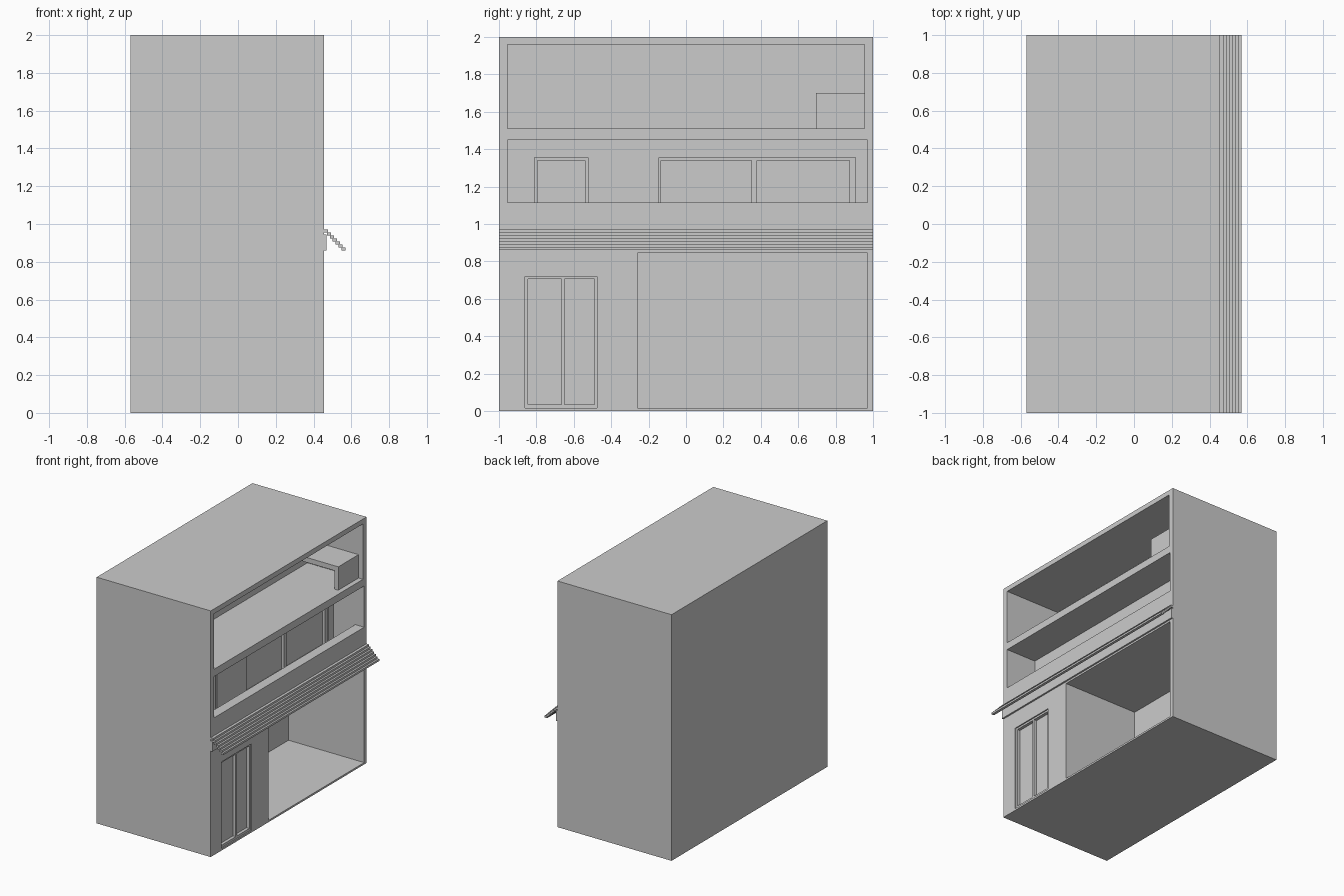
import bpy
import bmesh

if "Cube" in bpy.data.objects:
    bpy.data.objects.remove(bpy.data.objects["Cube"], do_unlink=True)

grey = bpy.data.materials.new("plain_grey")
grey.use_nodes = True
grey.diffuse_color = (0.6, 0.6, 0.6, 1)
grey.node_tree.nodes["Principled BSDF"].inputs["Base Color"].default_value = (0.6, 0.6, 0.6, 1)

FRONT = 0.455   # facade plane
BACK = -0.57
OUT = 0.7       # how far cutters reach past the facade


def prism(name, profile, y0, y1):
    """Extrude an x-z profile along y."""
    bm = bmesh.new()
    face = bm.faces.new([bm.verts.new((x, y0, z)) for x, z in profile])
    new = bmesh.ops.extrude_face_region(bm, geom=[face])["geom"]
    verts = [v for v in new if isinstance(v, bmesh.types.BMVert)]
    bmesh.ops.translate(bm, verts=verts, vec=(0, y1 - y0, 0))
    bmesh.ops.recalc_face_normals(bm, faces=bm.faces)
    mesh = bpy.data.meshes.new(name)
    bm.to_mesh(mesh)
    bm.free()
    mesh.materials.append(grey)
    obj = bpy.data.objects.new(name, mesh)
    bpy.context.collection.objects.link(obj)
    return obj


def box(name, x0, x1, y0, y1, z0, z1):
    return prism(name, [(x0, z0), (x1, z0), (x1, z1), (x0, z1)], y0, y1)


def carve(target, cutter):
    """Subtract the cutter from the target and discard it."""
    mod = target.modifiers.new("carve", 'BOOLEAN')
    mod.operation = 'DIFFERENCE'
    mod.solver = 'EXACT'
    mod.object = cutter
    bpy.context.view_layer.objects.active = target
    bpy.ops.object.modifier_apply(modifier=mod.name)
    bpy.data.objects.remove(cutter, do_unlink=True)


def carve_framed(target, wall, y0, y1, z0, z1, panes, pane_z0, pane_z1):
    """Shallow frame recess in a wall, then deeper panes inside it."""
    carve(target, box("cutter", wall - 0.01, wall + 0.05, y0, y1, z0, z1))
    for a, b in panes:
        carve(target, box("cutter", wall - 0.035, wall + 0.05, a, b, pane_z0, pane_z1))


# Solid building block
building = box("building", BACK, FRONT, -1, 1, 0, 2)

# Open garage and open top floor
carve(building, box("cutter", -0.225, OUT, -0.26, 0.97, 0.015, 0.845))
carve(building, box("cutter", -0.045, OUT, -0.955, 0.955, 1.51, 1.96))

# Balcony with a parapet in front of a sunken floor
balcony_wall, parapet_in, parapet_top, floor = 0.18, 0.375, 1.115, 0.9
carve(building, prism("cutter", [
    (balcony_wall, floor), (parapet_in, floor), (parapet_in, parapet_top),
    (OUT, parapet_top), (OUT, 1.45), (balcony_wall, 1.45)], -0.955, 0.97))

# Balcony windows
carve_framed(building, balcony_wall, -0.81, -0.525, 0.915, 1.355,
             [(-0.795, -0.54)], 0.93, 1.34)
carve_framed(building, balcony_wall, -0.145, 0.905, 0.915, 1.355,
             [(-0.135, 0.35), (0.38, 0.875)], 0.93, 1.34)

# Double entrance door
carve_framed(building, FRONT, -0.86, -0.475, 0.015, 0.72,
             [(-0.845, -0.665), (-0.65, -0.49)], 0.035, 0.705)

# Stepped awning: staircase on top, matching staircase below
steps, run, drop, tread = 7, 0.0155, 0.0157, 0.022
upper, lower = [], []
for i in range(steps):
    x, top = FRONT + i * run, 0.97 - i * drop
    end = x + tread
    start = x if i == 0 else x + tread - run
    upper += [(start, top), (end, top)]
    lower += [(x, top - drop), (x + run if i < steps - 1 else end, top - drop)]
prism("awning", upper + lower[::-1], -1, 1)

# Ledge that carries the awning
box("awning_ledge", FRONT, FRONT + 0.014, -1, 1, 0.86, 0.945)

# Counter on the top floor: top slab and front panel
box("counter_top", -0.045, 0.415, 0.695, 0.955, 1.66, 1.70)
box("counter_front", 0.38, 0.415, 0.695, 0.955, 1.51, 1.66)
